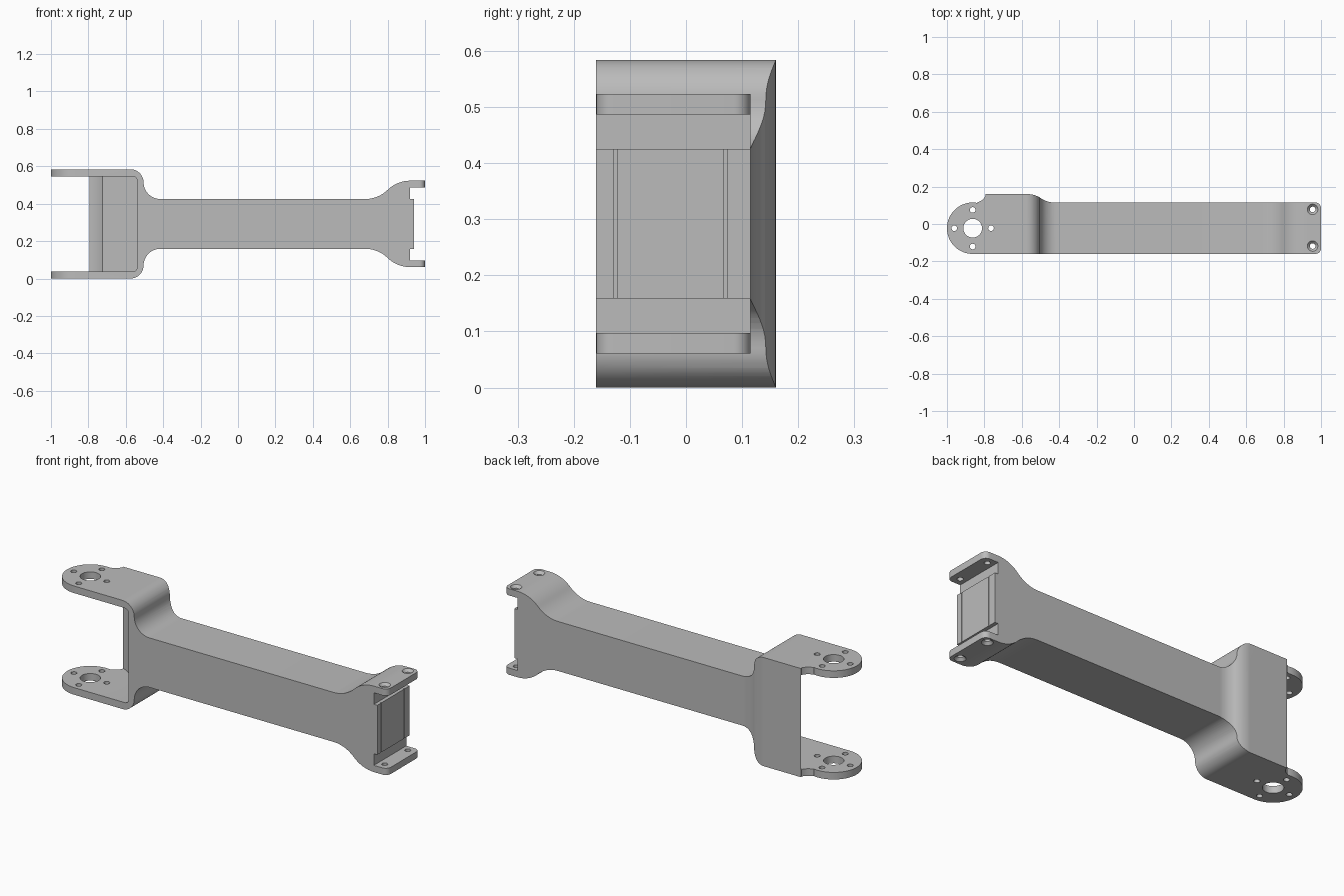
import bpy
import bmesh
from math import radians, sin, cos, pi, atan2, hypot

cube = bpy.data.objects.get("Cube")
if cube:
    bpy.data.objects.remove(cube, do_unlink=True)

HEIGHT = 0.584
HUB = (-0.8625, -0.0225)
HUB_R = 0.1375
FRONT, BACK, WALL = -0.16, 0.115, 0.16

gray = bpy.data.materials.new("light gray")
gray.use_nodes = True
gray.diffuse_color = (0.5, 0.5, 0.5, 1)
gray.node_tree.nodes["Principled BSDF"].inputs["Base Color"].default_value = (0.5, 0.5, 0.5, 1)


def arc(cx, cy, r, a0, a1, n=12):
    angles = [radians(a0 + (a1 - a0) * i / n) for i in range(n + 1)]
    return [(cx + r * cos(a), cy + r * sin(a)) for a in angles]


def s_curve(x0, y0, x1, y1, n=12):
    """Two equal tangent arcs, level at both ends."""
    dx, dy = x1 - x0, y1 - y0
    turn = 2 * atan2(abs(dy), abs(dx))
    r = abs(dx) / (2 * sin(turn))
    sx, sy = (1 if dx > 0 else -1), (1 if dy > 0 else -1)
    steps = [turn * i / n for i in range(n + 1)]
    first = [(x0 + sx * r * sin(t), y0 + sy * r * (1 - cos(t))) for t in steps]
    last = [(x1 - sx * r * sin(t), y1 - sy * r * (1 - cos(t))) for t in reversed(steps)]
    return first + last[1:]


def finish(name, bm):
    bmesh.ops.recalc_face_normals(bm, faces=bm.faces)
    mesh = bpy.data.meshes.new(name)
    bm.to_mesh(mesh)
    bm.free()
    mesh.materials.append(gray)
    ob = bpy.data.objects.new(name, mesh)
    bpy.context.collection.objects.link(ob)
    return ob


def prism(name, points, axis, lo, hi):
    """Extrude a closed outline along y (points are x, z) or z (points are x, y)."""
    bm = bmesh.new()
    place = (lambda p, d: (p[0], d, p[1])) if axis == "y" else (lambda p, d: (p[0], p[1], d))
    face = bm.faces.new([bm.verts.new(place(p, lo)) for p in points])
    out = bmesh.ops.extrude_face_region(bm, geom=[face])
    verts = [v for v in out["geom"] if isinstance(v, bmesh.types.BMVert)]
    bmesh.ops.translate(bm, verts=verts, vec=(0, hi - lo, 0) if axis == "y" else (0, 0, hi - lo))
    return finish(name, bm)


def cylinder(name, x, y, r, lo, hi, r_top=None, n=32):
    bm = bmesh.new()
    bmesh.ops.create_cone(bm, cap_ends=True, segments=n, radius1=r,
                          radius2=r if r_top is None else r_top, depth=hi - lo)
    bmesh.ops.translate(bm, verts=bm.verts, vec=(x, y, (lo + hi) / 2))
    return finish(name, bm)


def combine(target, cutter, operation="DIFFERENCE"):
    """Apply one boolean and drop the cutter."""
    mod = target.modifiers.new("cut", "BOOLEAN")
    mod.operation, mod.object, mod.solver = operation, cutter, "EXACT"
    bpy.context.view_layer.update()
    graph = bpy.context.evaluated_depsgraph_get()
    mesh = bpy.data.meshes.new_from_object(target.evaluated_get(graph))
    target.modifiers.clear()
    target.data = mesh
    bpy.data.objects.remove(cutter, do_unlink=True)


# Side profile: upper half left to right, then mirrored
upper = [(-1.1, HEIGHT)]
upper += arc(-0.575, HEIGHT - 0.07, 0.07, 90, 0)
upper += arc(-0.415, 0.515, 0.09, 180, 270)[1:]
upper += s_curve(0.68, 0.425, 0.92, 0.523)
upper += [(1.1, 0.523), (1.1, 0.487), (0.92, 0.487), (0.92, 0.425), (0.94, 0.425)]
lower = [(x, HEIGHT - z) for x, z in reversed(upper)]
arm = prism("arm_bracket", upper + lower, "y", -0.3, 0.3)

# Plan outline: round hub, stepped back wall, rounded tab corners
plan = arc(*HUB, HUB_R, 270, 80, 40)
plan += arc(-0.853, 0.180, 0.066, 285, 335, 8)
plan += [(-0.795, WALL)]
plan += s_curve(-0.57, WALL, -0.425, BACK)
plan += arc(0.97, BACK - 0.03, 0.03, 90, 0, 8)
plan += arc(0.97, FRONT + 0.03, 0.03, 0, -90, 8)
combine(arm, prism("plan", plan, "z", -0.2, 0.8), "INTERSECT")

# Fork cavity, open to the front and left
low, high = 0.038, HEIGHT - 0.038
cavity = [(-1.2, low)] + arc(-0.56, low + 0.02, 0.02, -90, 0, 6)
cavity += arc(-0.56, high - 0.02, 0.02, 0, 90, 6) + [(-1.2, high)]
combine(arm, prism("cavity", cavity, "y", -0.4, BACK))

# Round clearance through the back wall
clearance = hypot(-0.795 - HUB[0], WALL - HUB[1])
combine(arm, cylinder("clearance", *HUB, clearance, low, high, n=96))

# Hub bore and four screw holes through both plates
combine(arm, cylinder("bore", *HUB, 0.05, -0.1, 0.7, n=48))
for i in range(4):
    a = i * pi / 2
    combine(arm, cylinder("screw", HUB[0] + 0.098 * cos(a), HUB[1] + 0.098 * sin(a),
                          0.015, -0.1, 0.7, n=24))

# Countersunk tab holes
tab_low, tab_high = HEIGHT - 0.523, 0.523
for y in (-0.118, 0.078):
    combine(arm, cylinder("tab_hole", 0.955, y, 0.015, -0.1, 0.7))
    combine(arm, cylinder("sink_top", 0.955, y, 0.013, tab_high - 0.016, tab_high + 0.002, 0.03))
    combine(arm, cylinder("sink_bottom", 0.955, y, 0.03, tab_low - 0.002, tab_low + 0.016, 0.013))

# Fine grooves in the end block
for y in (-0.125, 0.07):
    groove = [(0.936, y - 0.003), (0.96, y - 0.003), (0.96, y + 0.003), (0.936, y + 0.003)]
    combine(arm, prism("groove", groove, "z", 0.13, 0.454))

# Smooth curves with crisp edges
bpy.ops.object.select_all(action="DESELECT")
arm.select_set(True)
bpy.context.view_layer.objects.active = arm
bpy.ops.object.shade_smooth_by_angle(angle=radians(30))
